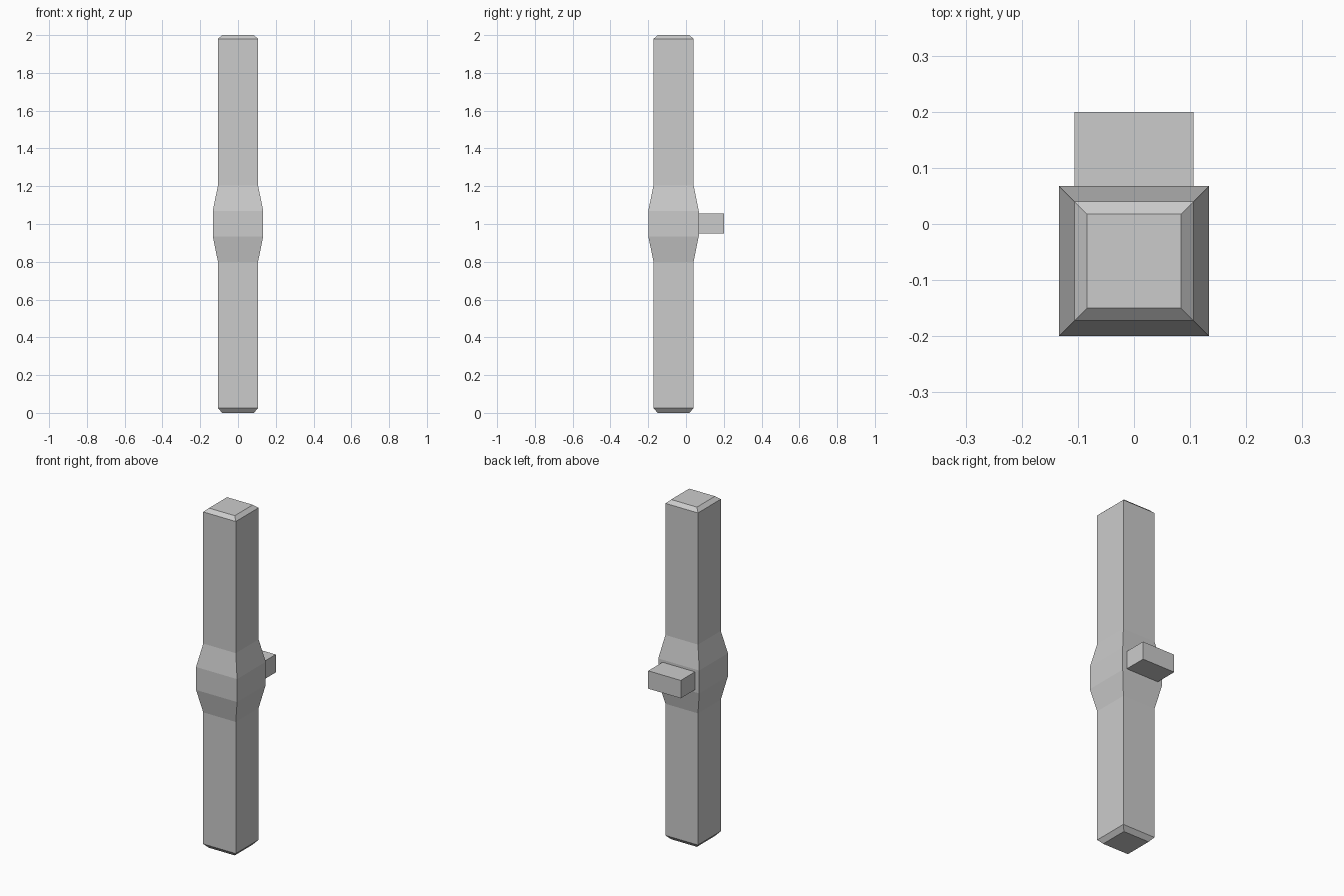
import bpy, bmesh

if "Cube" in bpy.data.objects:
    bpy.data.objects.remove(bpy.data.objects["Cube"])

CY = -0.066  # centre line of the shaft


def make_object(name, bm):
    bmesh.ops.recalc_face_normals(bm, faces=bm.faces)
    mesh = bpy.data.meshes.new(name)
    bm.to_mesh(mesh)
    bm.free()
    obj = bpy.data.objects.new(name, mesh)
    bpy.context.collection.objects.link(obj)
    return obj


def square_loft(name, profile, cy):
    """Stack square rings given as (half width, height) and cap both ends."""
    bm = bmesh.new()
    rings = []
    for h, z in profile:
        rings.append([bm.verts.new((sx * h, cy + sy * h, z))
                      for sx, sy in ((-1, -1), (1, -1), (1, 1), (-1, 1))])
    for a, b in zip(rings, rings[1:]):
        for i in range(4):
            j = (i + 1) % 4
            bm.faces.new((a[i], a[j], b[j], b[i]))
    bm.faces.new(rings[0][::-1])
    bm.faces.new(rings[-1])
    return make_object(name, bm)


def box(name, lo, hi):
    bm = bmesh.new()
    bmesh.ops.create_cube(bm, size=1)
    for v in bm.verts:
        v.co = [(a + b) / 2 + c * (b - a) for a, b, c in zip(lo, hi, v.co)]
    return make_object(name, bm)


# Square handle bar with chamfered ends and a thicker middle
square_loft("handle_bar", [
    (0.084, 0.0), (0.106, 0.025),
    (0.106, 0.80), (0.1335, 0.935), (0.1335, 1.07), (0.106, 1.205),
    (0.106, 1.98), (0.084, 2.0)], CY)

# Mounting stub on the back
box("mounting_stub", (-0.106, 0.06, 0.95), (0.106, 0.2, 1.055))
